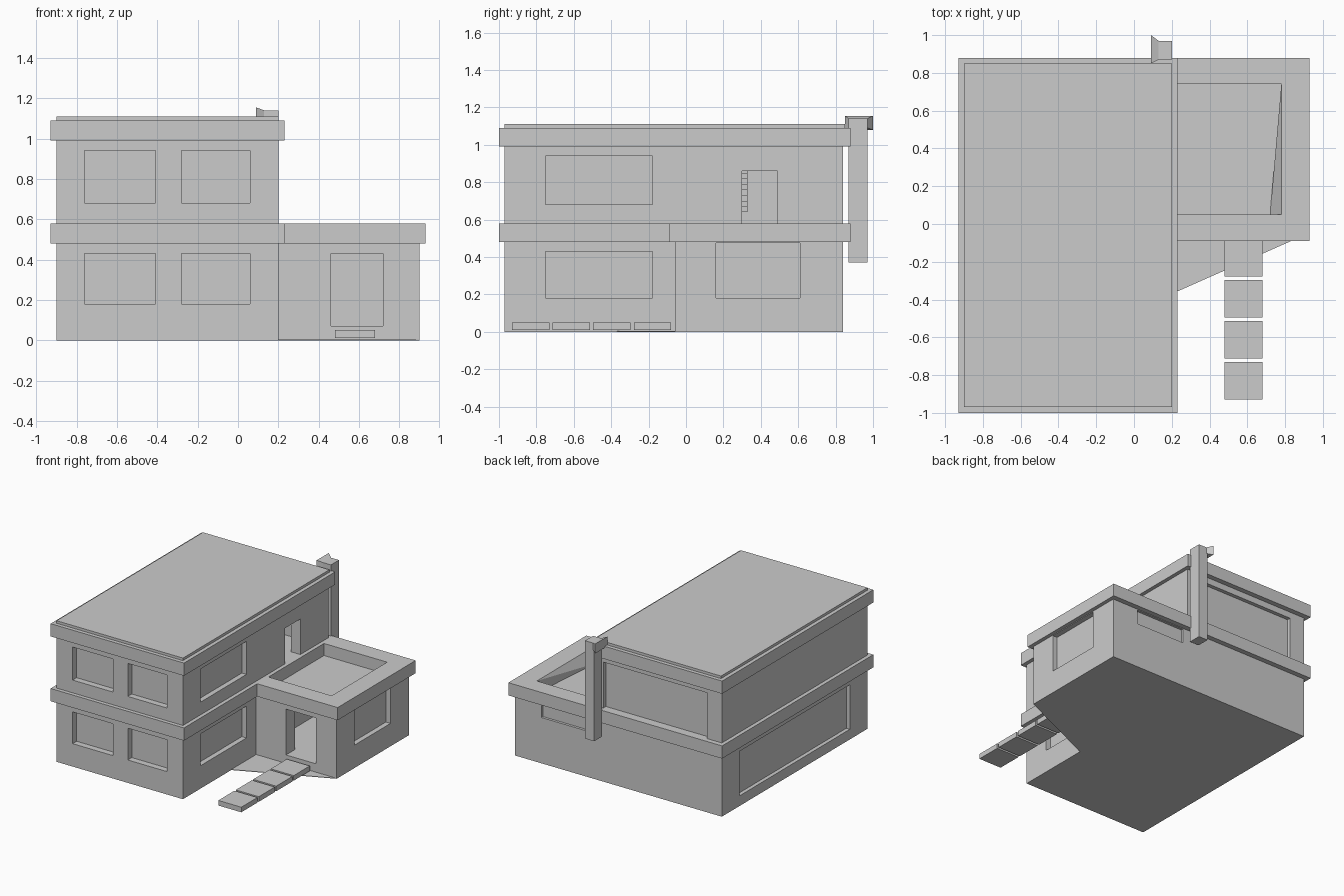
import bpy
import bmesh

if "Cube" in bpy.data.objects:
    bpy.data.objects.remove(bpy.data.objects["Cube"])

plaster = bpy.data.materials.new("pale_grey_plaster")
plaster.use_nodes = True
GREY = (0.6, 0.6, 0.6, 1)
plaster.diffuse_color = GREY
plaster.node_tree.nodes["Principled BSDF"].inputs["Base Color"].default_value = GREY


def add_object(name, bm):
    bmesh.ops.recalc_face_normals(bm, faces=bm.faces)
    mesh = bpy.data.meshes.new(name)
    bm.to_mesh(mesh)
    bm.free()
    mesh.materials.append(plaster)
    obj = bpy.data.objects.new(name, mesh)
    bpy.context.collection.objects.link(obj)
    return obj


def box(name, x, y, z):
    """Box from a (low, high) pair on each axis."""
    bm = bmesh.new()
    bmesh.ops.create_cube(bm, size=1)
    for v in bm.verts:
        v.co = [pair[int(c > 0)] for pair, c in zip((x, y, z), v.co)]
    return add_object(name, bm)


def hull(name, points):
    bm = bmesh.new()
    for p in points:
        bm.verts.new(p)
    bmesh.ops.convex_hull(bm, input=bm.verts)
    return add_object(name, bm)


def carve(obj, x, y, z):
    """Cut a box-shaped opening and discard the cutter."""
    cutter = box("cutter", x, y, z)
    cutter.hide_render = True
    mod = obj.modifiers.new("opening", 'BOOLEAN')
    mod.operation = 'DIFFERENCE'
    mod.solver = 'EXACT'
    mod.object = cutter
    bpy.context.view_layer.objects.active = obj
    bpy.ops.object.modifier_apply(modifier=mod.name)
    bpy.data.objects.remove(cutter)


LOW, HIGH = (0.18, 0.43), (0.68, 0.94)

# Two-storey main block with recessed windows
main = box("main_walls", (-0.9, 0.2), (-0.97, 0.84), (0, 1.05))
for z in (LOW, HIGH):
    for x in ((-0.76, -0.41), (-0.28, 0.06)):
        carve(main, x, (-1.1, -0.92), z)
    carve(main, (0.16, 0.4), (-0.75, -0.18), z)
carve(main, (-1.1, -0.87), (-0.75, 0.62), (0.08, 0.43))
carve(main, (-0.77, 0.13), (0.81, 1.0), (0.57, 0.94))

# Upper room opening onto the terrace
carve(main, (-0.6, 0.12), (-0.1, 0.7), (0.56, 0.97))
carve(main, (0.1, 0.4), (0.30, 0.49), (0.56, 0.86))

# Projecting floor bands and roof
for name, z in (("floor_band", (0.48, 0.58)), ("roof_band", (0.99, 1.09))):
    box(name, (-0.93, 0.23), (-1.0, 0.88), z)
box("roof_cap", (-0.9, 0.2), (-0.97, 0.85), (1.08, 1.11))

# Inner staircase behind the terrace door
for i in range(9):
    z = 0.67 + 0.03 * i
    x = -0.08 - 0.05 * i
    box("stair_step", (x - 0.05, x), (0.0, 0.33), (z - 0.03, z))

# Single-storey side wing with an open doorway and a room
wing = box("wing_walls", (0.2, 0.9), (-0.06, 0.84), (0, 0.48))
carve(wing, (0.25, 0.8), (0.05, 0.74), (0.07, 0.45))
carve(wing, (0.46, 0.72), (-0.2, 0.1), (0.07, 0.43))
carve(wing, (0.86, 1.1), (0.16, 0.61), (0.18, 0.475))
carve(wing, (0.24, 0.67), (0.82, 1.0), (0.36, 0.475))

# Terrace parapet, with one inner wall leaning inward
parapet = box("terrace_parapet", (0.23, 0.93), (-0.09, 0.88), (0.48, 0.58))
carve(parapet, (0.2, 0.78), (0.05, 0.74), (0.485, 0.7))
hull("parapet_slope", [(0.79, 0.74, 0.58), (0.78, 0.74, 0.48), (0.79, 0.74, 0.48),
                       (0.78, 0.05, 0.58), (0.79, 0.05, 0.58),
                       (0.72, 0.05, 0.48), (0.79, 0.05, 0.48), (0.78, 0.74, 0.58)])

# Chimney post with a flared side outlet
box("chimney_post", (0.12, 0.2), (0.87, 0.97), (0.37, 1.14))
hull("chimney_flare",
     [(0.09, y, z) for y in (0.85, 1.0) for z in (1.08, 1.155)]
     + [(0.13, y, z) for y in (0.87, 0.97) for z in (1.09, 1.14)])

# Ground wedge beside the entrance and the stepping slabs
hull("ground_wedge", [p + (z,) for p in ((0.2, -0.37), (0.9, -0.06), (0.2, -0.06))
                      for z in (0, 0.004)])
for i in range(4):
    y = -0.93 + 0.217 * i
    box("path_slab", (0.48, 0.68), (y, y + 0.2), (0.01, 0.05))
